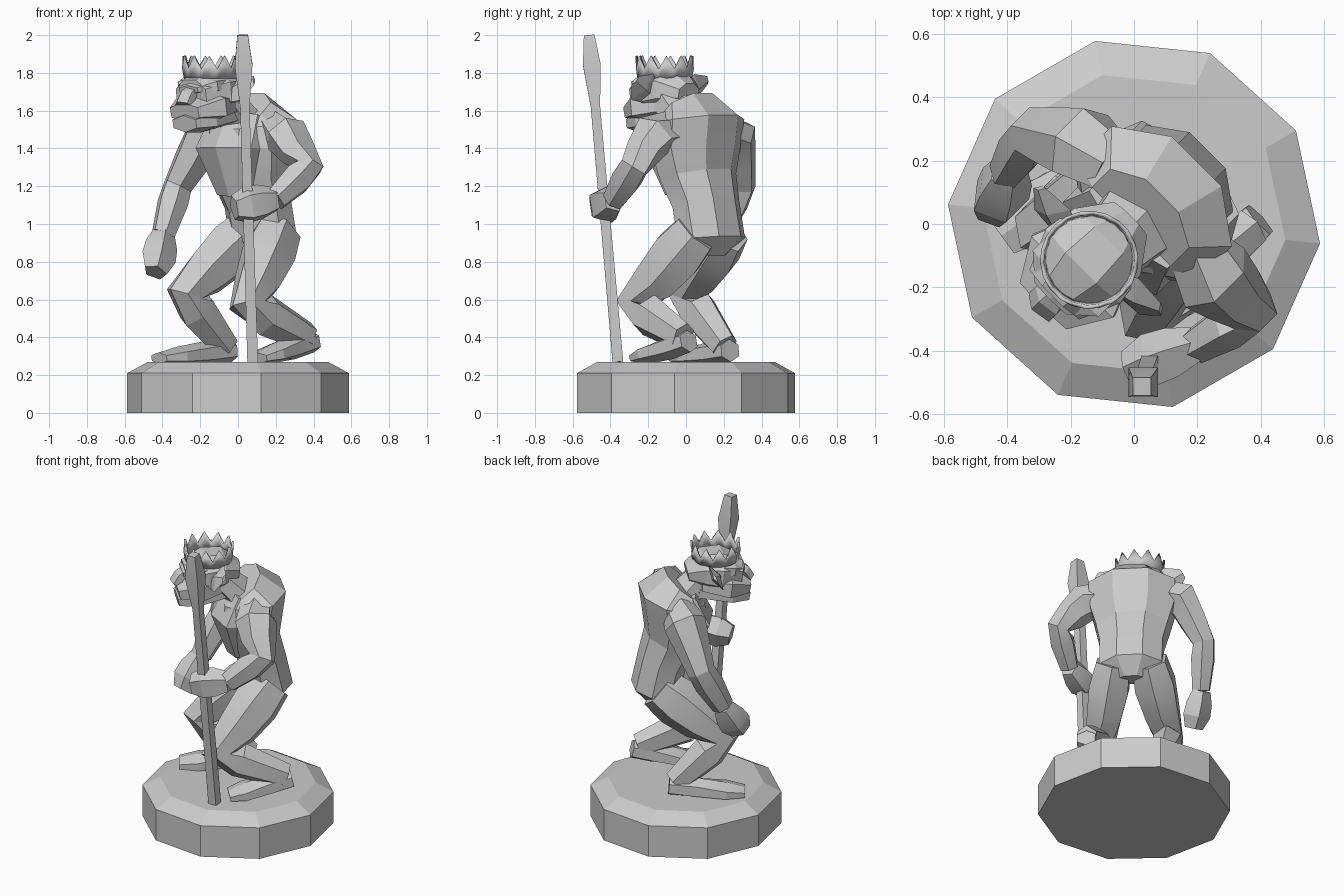
import bpy, bmesh
from math import sin, cos, pi, radians
from mathutils import Vector, Matrix

cube = bpy.data.objects.get("Cube")
if cube:
    bpy.data.objects.remove(cube, do_unlink=True)

GREY = (0.6, 0.6, 0.6, 1)
stone = bpy.data.materials.new("grey_stone")
stone.use_nodes = True
stone.diffuse_color = GREY
stone.node_tree.nodes["Principled BSDF"].inputs["Base Color"].default_value = GREY

# The figure is built facing the front, then turned on its base
TURN = Matrix.Rotation(radians(-45), 4, 'Z')


def finish(name, bm, turn=True):
    """Turn the mesh into a shaded stone object."""
    bmesh.ops.recalc_face_normals(bm, faces=bm.faces)
    if turn:
        bm.transform(TURN)
    mesh = bpy.data.meshes.new(name)
    bm.to_mesh(mesh)
    bm.free()
    mesh.materials.append(stone)
    part = bpy.data.objects.new(name, mesh)
    bpy.context.collection.objects.link(part)
    bpy.ops.object.select_all(action='DESELECT')
    part.select_set(True)
    bpy.context.view_layer.objects.active = part
    bpy.ops.object.shade_smooth_by_angle(angle=radians(15))
    return part


def loft(name, rings, sides=6, phase=0.5, turn=True):
    """Skin a closed tube over rings of (centre, half width, half depth)."""
    bm = bmesh.new()
    centres = [ring[0] for ring in rings]
    last = len(rings) - 1
    loops = []
    for i, (centre, width, depth) in enumerate(rings):
        along = (centres[min(i + 1, last)] - centres[max(i - 1, 0)]).normalized()
        across = Vector((1, 0, 0))
        across = (across - across.dot(along) * along).normalized()
        outward = along.cross(across)
        angles = [(k + phase) * 2 * pi / sides for k in range(sides)]
        loops.append([bm.verts.new(centre + across * width * cos(a)
                                   + outward * depth * sin(a)) for a in angles])
    for lower, upper in zip(loops, loops[1:]):
        for k in range(sides):
            n = (k + 1) % sides
            bm.faces.new((lower[k], lower[n], upper[n], upper[k]))
    bm.faces.new(loops[0])
    bm.faces.new(loops[-1])
    return finish(name, bm, turn)


def profile(name, flatness, rows, x=0, sides=8):
    """Symmetrical part from rows of (y, z, half width)."""
    return loft(name, [(Vector((x, y, z)), w, w * flatness) for y, z, w in rows], sides)


def limb(name, joints, sides=6):
    """Limb from (joint, thickness) pairs, a little deeper than wide."""
    return loft(name, [(joint, w, w * 1.15) for joint, w in joints], sides)


# Ten-sided plinth with a sloped shoulder
BASE_TOP = 0.27
rim, table = 0.59, 0.48
loft("base", [(Vector((0, 0, z)), radius, radius) for z, radius in
              ((0, rim), (0.21, rim), (BASE_TOP, table))], 10, -1 / 6, False)

# Hunched trunk
profile("torso", 0.72, [(.18, .84, .1), (.19, .92, .21), (.15, 1.1, .21),
                        (.09, 1.25, .24), (.07, 1.4, .28), (.09, 1.54, .29),
                        (.03, 1.61, .19)])
profile("chest", 0.5, [(0, 1.16, .14), (-.05, 1.4, .24), (.02, 1.56, .2)], sides=6)
profile("neck", 0.7, [(.05, 1.49, .17), (-.04, 1.59, .14), (-.14, 1.69, .12)], sides=6)

# Square staff with a swollen head
staff_foot = Vector((.31, -.2, BASE_TOP))
staff_tip = Vector((.38, -.345, 2))
loft("staff", [(staff_foot.lerp(staff_tip, t), w, w) for t, w in
               ((0, .04), (.78, .035), (.91, .066), (1, .04))], 4, 0)
grip = staff_foot.lerp(staff_tip, 0.48)


def arm(side, sign, elbow, wrist, palm):
    """Arm from the shared shoulder line to a blocky fist."""
    elbow, wrist = Vector(elbow), Vector(wrist)
    collar = Vector((sign * .18, .08, 1.51))
    shoulder = Vector((sign * .3, .06, 1.47))
    limb(side + "_arm", [(collar, .09), (shoulder, .115),
                         (shoulder.lerp(elbow, .5), .095), (elbow, .075),
                         (elbow.lerp(wrist, .35), .08), (wrist, .06)])
    limb(side + "_hand", [(wrist, .06), (wrist.lerp(palm, .5), .085),
                          (palm, .09), (wrist.lerp(palm, 1.5), .06)], 5)


# One arm hangs, the other grips the staff
arm("right", -1, (-.43, -.02, 1.2), (-.4, -.16, .94), Vector((-.36, -.24, .81)))
arm("left", 1, (.46, .07, 1.3), (.41, -.13, 1.13), grip)


def leg(side, sign, knee, ankle, toe):
    """Bent leg with a flat foot that widens towards the toes."""
    knee, ankle, toe = Vector(knee), Vector(ankle), Vector(toe)
    hip = Vector((sign * .11, .19, .96))
    limb(side + "_leg", [(hip, .12), (hip.lerp(knee, .3), .14),
                         (hip.lerp(knee, .65), .12), (knee, .095),
                         (knee.lerp(ankle, .3), .1), (ankle, .07)])
    heel = ankle + Vector((0, .04, -.02))
    loft(side + "_foot", [(heel, .065, .06), (heel.lerp(toe, .35), .08, .065),
                          (heel.lerp(toe, .75), .11, .05), (toe, .08, .03)])


leg("right", -1, (-.2, -.2, .63), (-.19, .1, .35), (-.27, -.32, .29))
leg("left", 1, (.23, -.16, .57), (.27, .25, .4), (.25, -.1, .29))

# Broad head, set slightly off the middle
HEAD_X = -0.02
profile("skull", 0.76, [(0, 1.69, .08), (-.1, 1.71, .16), (-.2, 1.7, .18),
                        (-.33, 1.68, .12)], HEAD_X)
profile("brow", 0.3, [(-.2, 1.74, .17), (-.28, 1.73, .17), (-.35, 1.71, .08)], HEAD_X, 6)
profile("nose", 0.6, [(-.3, 1.73, .04), (-.36, 1.68, .06), (-.39, 1.63, .06)], HEAD_X, 5)
profile("upper_jaw", 0.45, [(-.08, 1.63, .13), (-.25, 1.62, .21), (-.38, 1.59, .12)],
        HEAD_X, 6)
profile("lower_jaw", 0.45, [(-.06, 1.58, .12), (-.27, 1.55, .15), (-.38, 1.53, .1)],
        HEAD_X, 6)

# Broad pointed ears
for side, sign in (("right", -1), ("left", 1)):
    root = Vector((HEAD_X + sign * .12, -.17, 1.69))
    tip = root + Vector((sign * .15, .04, .07))
    loft(side + "_ear", [(root, .06, .03), (root.lerp(tip, .5), .09, .03),
                         (tip, .03, .01)], 4, 0)

# Crown: zigzag wall given thickness
SPIKES = 11
bm = bmesh.new()
wall = []
for k in range(2 * SPIKES):
    a = k * pi / SPIKES
    peak = 1.89 if k % 2 else 1.82
    wall.append([bm.verts.new((HEAD_X + r * cos(a), r * sin(a) - .18, z))
                 for r, z in ((.145, 1.77), (.155, peak))])
for k, (low, high) in enumerate(wall):
    next_low, next_high = wall[(k + 1) % len(wall)]
    bm.faces.new((low, next_low, next_high, high))
crown = finish("crown", bm)
thickness = crown.modifiers.new("thickness", 'SOLIDIFY')
thickness.thickness = 0.012
